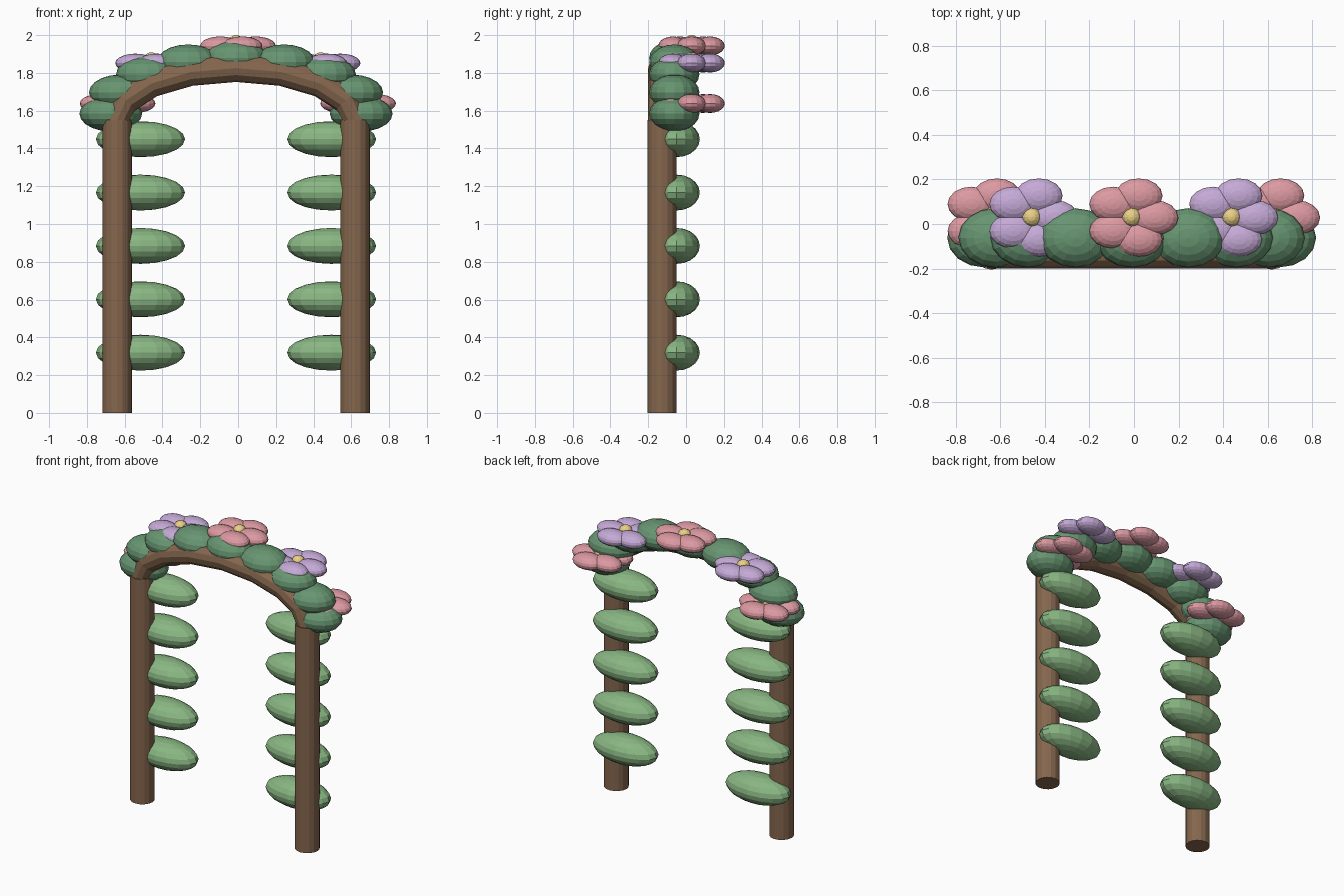
import bpy, bmesh, math
from mathutils import Matrix, Vector

if "Cube" in bpy.data.objects:
    bpy.data.objects.remove(bpy.data.objects["Cube"])

CX = -0.0105   # symmetry plane of the frame
PY = -0.127    # depth of the posts


def material(name, rgb):
    m = bpy.data.materials.new(name)
    m.diffuse_color = (*rgb, 1)
    m.use_nodes = True
    m.node_tree.nodes["Principled BSDF"].inputs["Base Color"].default_value = m.diffuse_color
    return m


WOOD = material("wood", (0.235, 0.135, 0.076))
LEAF = material("leaf_green", (0.250, 0.470, 0.225))
DARK = material("deep_green", (0.135, 0.300, 0.165))
PINK = material("pink", (0.72, 0.32, 0.36))
LILAC = material("lilac", (0.56, 0.40, 0.68))
GOLD = material("gold", (0.82, 0.64, 0.24))


def finish(bm, name, mat):
    bmesh.ops.recalc_face_normals(bm, faces=bm.faces)
    me = bpy.data.meshes.new(name)
    bm.to_mesh(me)
    bm.free()
    me.materials.append(mat)
    ob = bpy.data.objects.new(name, me)
    bpy.context.collection.objects.link(ob)
    return ob


def ellipsoid(name, centre, radii, mat, seg=16, rings=10):
    bm = bmesh.new()
    bmesh.ops.create_uvsphere(
        bm, u_segments=seg, v_segments=rings, radius=1,
        matrix=Matrix.Translation(centre) @ Matrix.Diagonal((*radii, 1)))
    return finish(bm, name, mat)


def flower(name, x, z, mat):
    # five overlapping petals around a small round middle
    for i in range(5):
        a = math.tau * i / 5
        ellipsoid(f"{name}_petal_{i + 1}",
                  (x + 0.103 * math.cos(a), 0.029 + 0.103 * math.sin(a), z),
                  (0.107, 0.078, 0.05), mat)
    ellipsoid(f"{name}_middle", (x, 0.031, z + 0.012), (0.045,) * 3, GOLD, 12, 8)


# posts with their climbing leaves
for side, label in ((-1, "left"), (1, "right")):
    bm = bmesh.new()
    bmesh.ops.create_cone(bm, cap_ends=True, segments=16, radius1=0.078,
                          radius2=0.078, depth=1.55,
                          matrix=Matrix.Translation((CX + side * 0.63, PY, 0.775)))
    finish(bm, f"{label}_post", WOOD)
    for i in range(5):
        ellipsoid(f"{label}_post_leaf_{i + 1}",
                  (CX + side * 0.506, -0.05, 0.319 + i * 0.2825),
                  (0.236, 0.123, 0.095), LEAF)

# arched beam: rings swept along a half ellipse
bm = bmesh.new()
rings = []
for i in range(9):
    a = math.pi * i / 8
    p = Vector((CX + 0.63 * math.cos(a), PY, 1.55 + 0.275 * math.sin(a)))
    n = Vector((0.275 * math.cos(a), 0, 0.63 * math.sin(a))).normalized()
    rings.append([bm.verts.new(p + 0.073 * (n * math.cos(t) + Vector((0, math.sin(t), 0))))
                  for t in (math.tau * k / 12 for k in range(12))])
for r, s in zip(rings, rings[1:]):
    for k in range(12):
        bm.faces.new((r[k], r[(k + 1) % 12], s[(k + 1) % 12], s[k]))
bm.faces.new(rings[0])
bm.faces.new(rings[-1])
finish(bm, "arch_beam", WOOD)

# leaf garland over the arch
for i in range(9):
    a = math.pi * i / 8
    ellipsoid(f"garland_leaf_{i + 1}",
              (CX + 0.663 * math.cos(a), -0.062, 1.584 + 0.295 * math.sin(a)),
              (0.166, 0.133, 0.094), DARK)

# flowers
flower("top_flower", CX, 1.943, PINK)
for side, label in ((-1, "left"), (1, "right")):
    flower(f"{label}_upper_flower", CX + side * 0.449, 1.852, LILAC)
    flower(f"{label}_lower_flower", CX + side * 0.637, 1.638, PINK)
